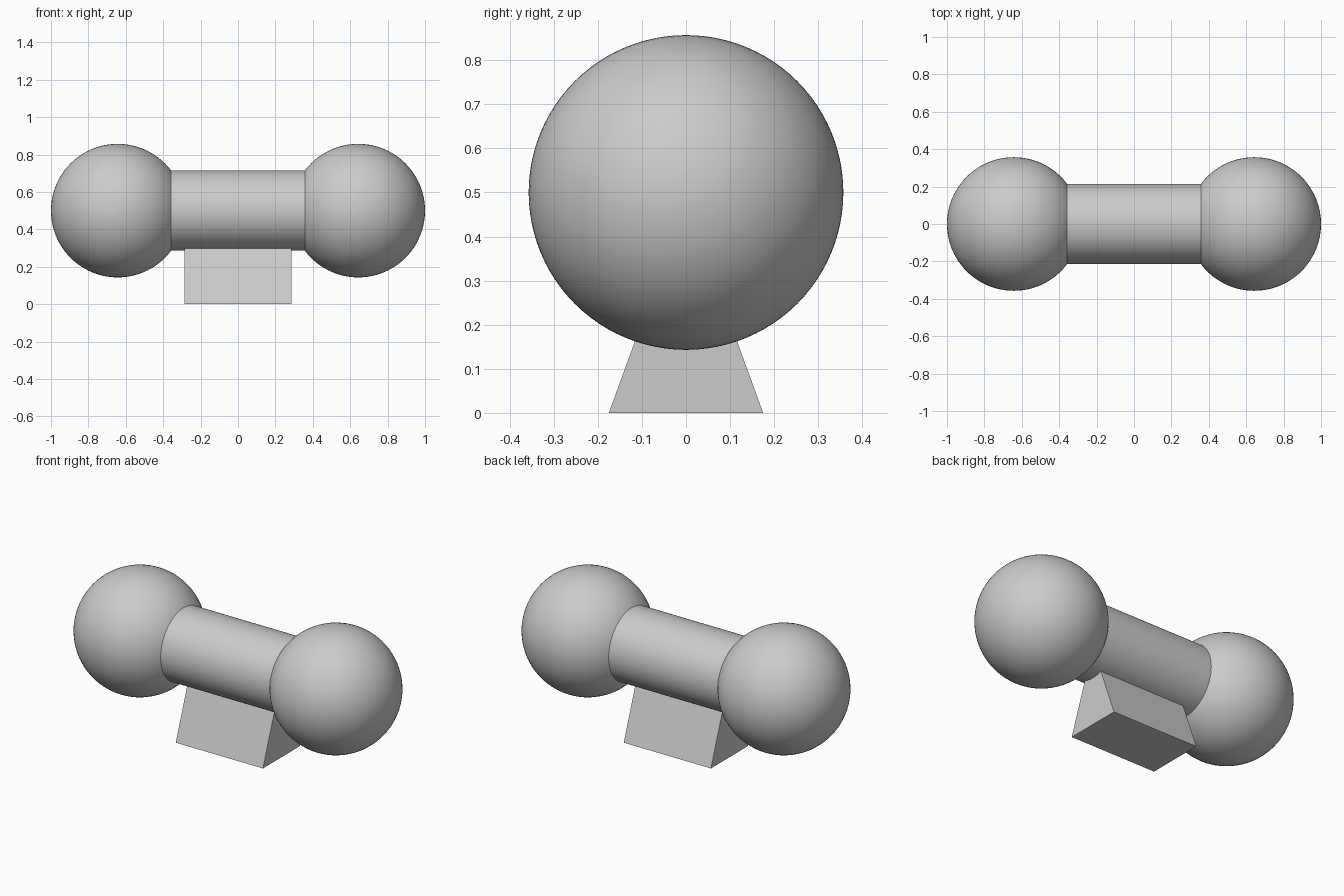
import bpy
import bmesh
from math import pi, radians, tan

if "Cube" in bpy.data.objects:
    bpy.data.objects.remove(bpy.data.objects["Cube"])

AXIS_Z = 0.5
BALL_R, BALL_X = 0.357, 0.643
BAR_R, BAR_HALF = 0.214, 0.37

gray = bpy.data.materials.new("plain gray")
gray.use_nodes = True
color = (0.6, 0.6, 0.6, 1)
gray.diffuse_color = color
gray.node_tree.nodes["Principled BSDF"].inputs["Base Color"].default_value = color


def finish(name, smooth=True):
    obj = bpy.context.object
    obj.name = name
    obj.data.materials.append(gray)
    if smooth:
        bpy.ops.object.shade_smooth_by_angle(angle=radians(30))


# End balls
for side, name in ((1, "left_ball"), (-1, "right_ball")):
    bpy.ops.mesh.primitive_uv_sphere_add(
        segments=96, ring_count=48, radius=BALL_R,
        location=(side * BALL_X, 0, AXIS_Z), rotation=(0, pi / 2, 0))
    finish(name)

# Connecting bar, its ends just inside the balls
bpy.ops.mesh.primitive_cylinder_add(
    vertices=96, radius=BAR_R, depth=2 * BAR_HALF,
    location=(0, 0, AXIS_Z), rotation=(0, pi / 2, 0))
finish("bar")

# Stand: a block whose front and back lean inwards, sunk into the bar
half_x, half_y, height = 0.286, 0.175, 0.32
bpy.ops.mesh.primitive_cube_add(size=2, location=(0, 0, 0))
mesh = bpy.context.object.data
bm = bmesh.new()
bm.from_mesh(mesh)
top_y = half_y - height * tan(radians(20))
for v in bm.verts:
    upper = v.co.z > 0
    v.co = (v.co.x * half_x, v.co.y * (top_y if upper else half_y), height if upper else 0)
bm.to_mesh(mesh)
bm.free()
finish("stand", smooth=False)
